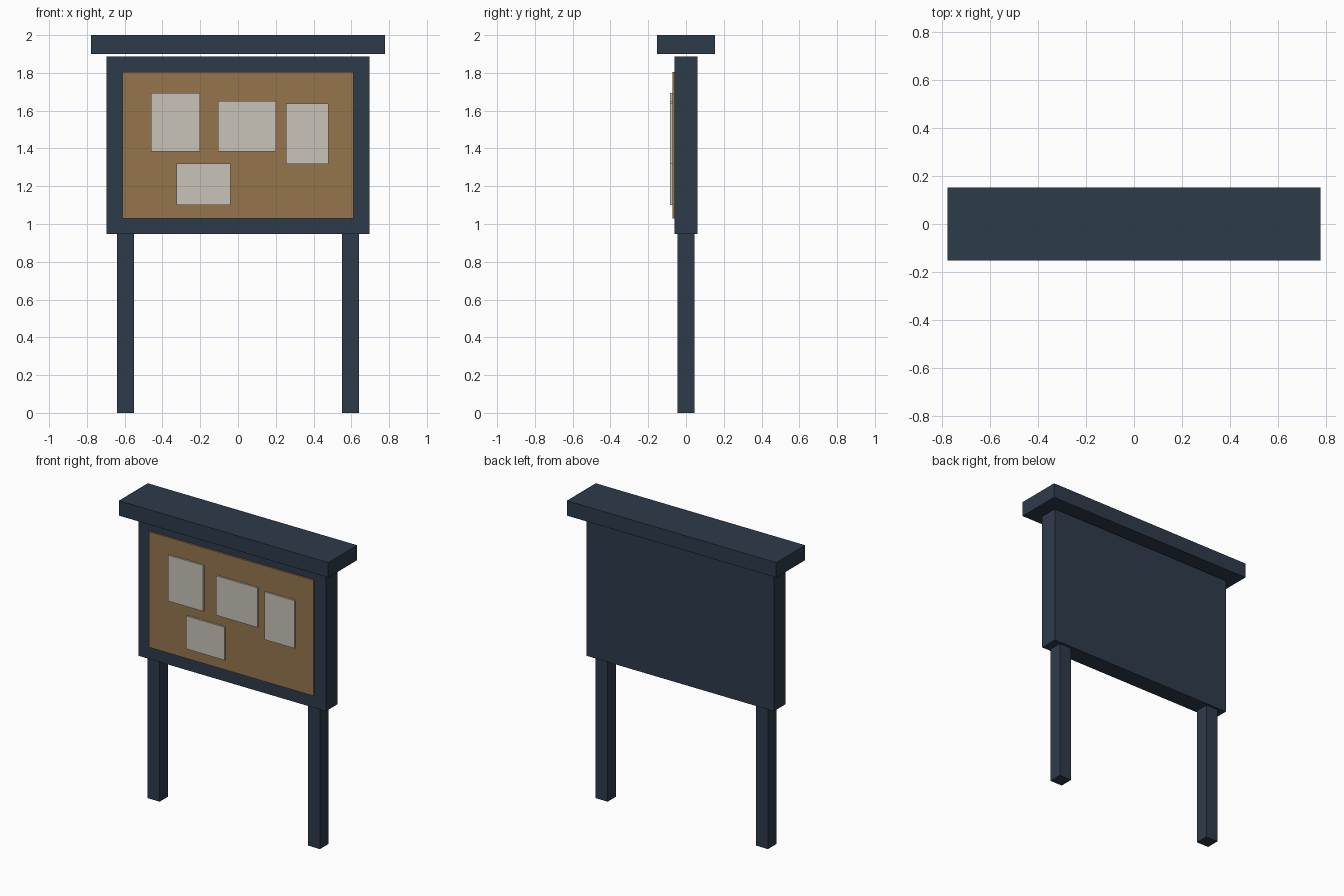
import bpy

cube = bpy.data.objects.get("Cube")
if cube:
    bpy.data.objects.remove(cube, do_unlink=True)


def material(name, rgb):
    m = bpy.data.materials.new(name)
    m.use_nodes = True
    m.diffuse_color = (*rgb, 1)
    m.node_tree.nodes["Principled BSDF"].inputs["Base Color"].default_value = (*rgb, 1)
    return m


slate = material("slate blue paint", (0.027, 0.044, 0.07))
cork = material("cork brown", (0.305, 0.178, 0.076))
paper = material("off white paper", (0.578, 0.552, 0.479))


def box(name, x, y, z, mat):
    """Box spanning the given (low, high) ranges."""
    spans = (x, y, z)
    bpy.ops.mesh.primitive_cube_add(size=1, location=[(a + b) / 2 for a, b in spans])
    ob = bpy.context.object
    ob.name = name
    ob.scale = [b - a for a, b in spans]
    bpy.ops.object.transform_apply(location=False, rotation=False, scale=True)
    ob.data.materials.append(mat)
    return ob


# Posts, running up inside the case
for side, s in (("left", 1), ("right", -1)):
    box(side + "_post", sorted((s * 0.55, s * 0.64)), (-0.045, 0.045), (0, 1.2), slate)

# Case and overhanging roof
box("display_case", (-0.695, 0.695), (-0.061, 0.061), (0.946, 1.888), slate)
box("roof", (-0.777, 0.777), (-0.153, 0.153), (1.9, 2), slate)

# Cork board and pinned notices
box("cork_board", (-0.612, 0.612), (-0.072, -0.05), (1.03, 1.806), cork)
notices = [
    ((-0.46, -0.2), (1.385, 1.693)),
    ((-0.105, 0.202), (1.385, 1.65)),
    ((0.255, 0.478), (1.318, 1.638)),
    ((-0.326, -0.041), (1.1, 1.321)),
]
for i, (x, z) in enumerate(notices, 1):
    box(f"notice_{i}", x, (-0.084, -0.071), z, paper)
